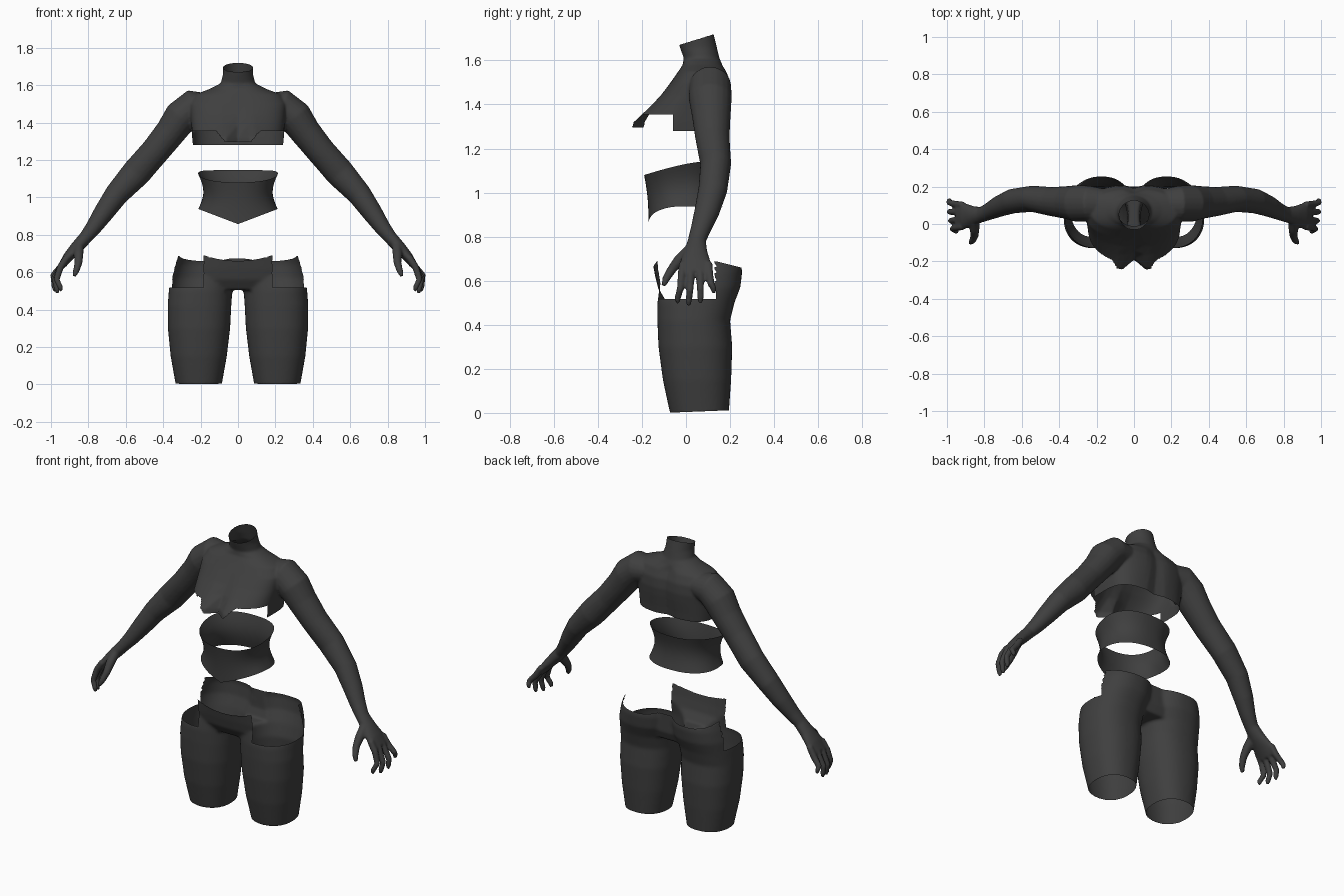
import bpy, bmesh, math
from mathutils import Vector

if "Cube" in bpy.data.objects:
    bpy.data.objects.remove(bpy.data.objects["Cube"])

SKIN = bpy.data.materials.new("charcoal")
SKIN.diffuse_color = (0.05, 0.05, 0.05, 1)
SKIN.use_nodes = True
SKIN.node_tree.nodes["Principled BSDF"].inputs["Base Color"].default_value = SKIN.diffuse_color


def spow(c, n):
    return math.copysign(abs(c) ** (2 / n), c)


def ring(center, u, v, ru, rv, n=2.0, count=40):
    """Superellipse cross-section spanned by the directions u and v."""
    out = []
    for i in range(count):
        a = 2 * math.pi * i / count
        out.append(Vector(center) + u * ru * spow(math.cos(a), n) + v * rv * spow(math.sin(a), n))
    return out


def flat_ring(z, x0, x1, yf, yb, n=2.4, count=48):
    return ring(((x0 + x1) / 2, (yf + yb) / 2, z), Vector((1, 0, 0)), Vector((0, 1, 0)),
                (x1 - x0) / 2, (yb - yf) / 2, n, count)


def loft(bm, rings, caps=True):
    rows = [[bm.verts.new(p) for p in r] for r in rings]
    faces = []
    for a, b in zip(rows, rows[1:]):
        for i in range(len(a)):
            j = (i + 1) % len(a)
            faces.append(bm.faces.new((a[i], a[j], b[j], b[i])))
    if caps:
        faces += [bm.faces.new(rows[0]), bm.faces.new(rows[-1])]
    bmesh.ops.recalc_face_normals(bm, faces=faces)


def limb(bm, side, path):
    """Tube along (x, y, z, radius across, radius in y) points, mirrored by side."""
    pts = [Vector((side * p[0], p[1], p[2])) for p in path]
    rings = []
    for i, p in enumerate(pts):
        t = (pts[min(i + 1, len(pts) - 1)] - pts[max(i - 1, 0)]).normalized()
        v = t.cross(Vector((0, 1, 0))).normalized()
        u = v.cross(t)
        rings.append(ring(p, u, v, path[i][4], path[i][3], 2.0, 20))
    loft(bm, rings)


def make(name, bm):
    me = bpy.data.meshes.new(name)
    bm.to_mesh(me)
    bm.free()
    me.materials.append(SKIN)
    ob = bpy.data.objects.new(name, me)
    bpy.context.collection.objects.link(ob)
    me.shade_smooth()
    return ob


def fuse(ob, voxel, smooth):
    """Blend the overlapping solids into one skin."""
    m = ob.modifiers.new("fuse", 'REMESH')
    m.mode, m.voxel_size, m.use_smooth_shade = 'VOXEL', voxel, True
    s = ob.modifiers.new("soften", 'SMOOTH')
    s.factor, s.iterations = 0.5, smooth
    dg = bpy.context.evaluated_depsgraph_get()
    me = bpy.data.meshes.new_from_object(ob.evaluated_get(dg))
    ob.modifiers.clear()
    ob.data = me
    me.materials.clear()
    me.materials.append(SKIN)


def trim(ob, bounds, tol):
    """Open the skin: keep it between the low and high hems."""
    bm = bmesh.new()
    bm.from_mesh(ob.data)
    gone = []
    for v in bm.verts:
        low, high = bounds(*v.co)
        if v.co.z < low - tol or v.co.z > high + tol:
            gone.append(v)
        else:
            v.co.z = min(max(v.co.z, low), high)
    bmesh.ops.delete(bm, geom=gone, context='VERTS')
    bm.to_mesh(ob.data)
    bm.free()
    ob.data.shade_smooth()


# Upper body: chest and neck (z, half width, front y, back y, bust, squareness)
bm = bmesh.new()
rings = []
for z, w, yf, yb, bust, n in [
        (1.20, .235, -.19, .185, .06, 3.6), (1.27, .24, -.195, .19, .065, 3.6),
        (1.32, .245, -.185, .195, .062, 3.4), (1.39, .25, -.145, .205, .022, 3.0),
        (1.44, .255, -.11, .21, .008, 2.8), (1.50, .26, -.07, .205, 0, 2.6),
        (1.55, .23, -.035, .185, 0, 2.4), (1.58, .15, -.015, .165, 0, 2.2),
        (1.61, .092, -.01, .152, 0, 2), (1.66, .08, -.028, .14, 0, 2),
        (1.72, .08, -.045, .125, 0, 2), (1.80, .08, -.07, .11, 0, 2)]:
    r = flat_ring(z, -w, w, yf, yb, n, 64)
    for p in r:
        if p.y < 0:
            p.y -= bust * max(0, 1 - abs(abs(p.x) - .075) / (.075 if abs(p.x) < .075 else .16))
        elif z < 1.56:
            p.y -= .015 * max(0, 1 - abs(p.x) / .06)      # spine furrow
    rings.append(r)
loft(bm, rings)

# Arms, palms, fingers and thumbs
for s in (-1, 1):
    limb(bm, s, [(.12, .11, 1.49, .06, .07), (.24, .11, 1.485, .092, .095), (.305, .11, 1.43, .092, .098),
                 (.36, .115, 1.35, .082, .088), (.44, .12, 1.25, .077, .078), (.545, .135, 1.13, .078, .07),
                 (.65, .122, 1.015, .064, .066), (.72, .095, .915, .054, .057), (.775, .067, .835, .043, .046),
                 (.815, .05, .785, .036, .041), (.86, .045, .735, .034, .052), (.905, .043, .685, .028, .07),
                 (.942, .043, .635, .02, .075)])
    for y0, y1, x1, z1 in [(-.015, -.038, .95, .50), (.024, .012, .968, .488),
                           (.064, .066, .982, .50), (.102, .126, .987, .545)]:
        limb(bm, s, [(.915, y0, .68, .019, .018), (.95, y0 * .8 + y1 * .2, .625, .019, .018),
                     ((.97 + x1) / 2 + .01, (y0 + y1) / 2, (.62 + z1) / 2, .017, .016),
                     (x1, y1, z1 + .02, .015, .015), (x1 - .004, y1, z1 - .003, .009, .009)])
    limb(bm, s, [(.85, .02, .745, .025, .025), (.852, -.03, .695, .026, .026), (.853, -.065, .65, .021, .021),
                 (.864, -.09, .61, .018, .018), (.877, -.102, .578, .011, .011)])
upper = make("upper_body", bm)
fuse(upper, .007, 6)


def upper_hem(x, y, z):
    low, high = -9, 9
    if abs(x) < .27 and z > 1.1:
        low = 1.28
        if y < -.06:
            low = 1.295 + .06 * min(1, max(0, (abs(x) - .07) / .05))
    if abs(x) < .12 and z > 1.6:
        high = 1.68 + .31 * y
    return low, high


trim(upper, upper_hem, .006)

# Waist band: open ring with a pointed lower front
bm = bmesh.new()
rings = []
for k in range(9):
    f = k / 8
    pinch = math.sin(math.pi * f)
    w = .213 - .028 * pinch
    r = flat_ring(0, -w, w, -.19 + .02 * f + .006 * pinch, .165 - .02 * pinch, 2.3, 64)
    for p in r:
        b = min(1, max(0, (p.y + .19) / .34))
        top = 1.08 + .065 * math.sin(b * math.pi / 2)
        bottom = .857 + .08 * min(1, abs(p.x) / .21) if p.y < 0 else .937
        p.z = top + (bottom - top) * f
    rings.append(r)
loft(bm, rings, caps=False)
make("waist_band", bm)

# Lower body: hips and thighs
bm = bmesh.new()
loft(bm, [flat_ring(z, -w, w, yf, yb) for z, w, yf, yb in [
    (.505, .33, -.09, .18), (.56, .35, -.125, .20), (.62, .335, -.14, .20),
    (.69, .315, -.153, .20), (.76, .30, -.16, .19)]])
for s in (-1, 1):
    loft(bm, [flat_ring(z, min(s * a, s * b), max(s * a, s * b), yf, yb, 2.3) for z, a, b, yf, yb in [
        (-.06, .095, .325, -.055, .19), (.01, .085, .335, -.075, .195), (.15, .06, .36, -.105, .205),
        (.30, .042, .375, -.125, .21), (.42, .036, .376, -.13, .20), (.50, .03, .37, -.13, .22),
        (.57, .008, .36, -.12, .247), (.64, .008, .34, -.10, .255), (.76, .02, .30, -.08, .24)]])
lower = make("hips_and_thighs", bm)
fuse(lower, .009, 6)


def lower_hem(x, y, z):
    if abs(x) < .185 and y < .02:
        high = .66 + .03 * min(1, abs(x) / .18) ** 2
    elif y > .13:
        high = .69 - .15 * (y - .13) / .6
    else:
        high = .517
    return max(0, .004 + .04 * y), high


trim(lower, lower_hem, .008)
